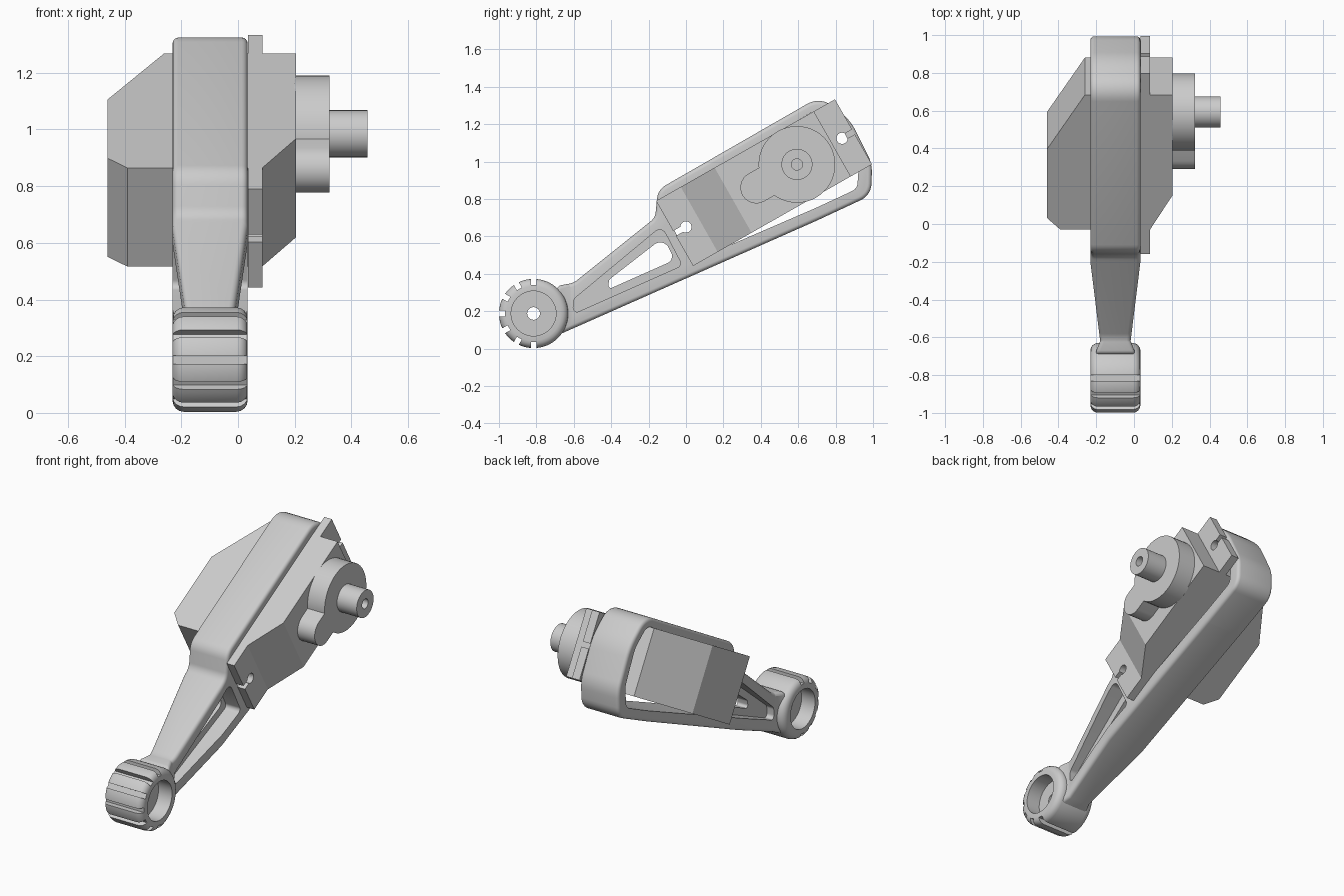
import bpy, bmesh, math
from mathutils import Vector

if "Cube" in bpy.data.objects:
    bpy.data.objects.remove(bpy.data.objects["Cube"])

grey = bpy.data.materials.new("plain grey")
grey.diffuse_color = (0.6, 0.6, 0.6, 1)
grey.use_nodes = True
grey.node_tree.nodes["Principled BSDF"].inputs["Base Color"].default_value = grey.diffuse_color
CX = -0.0985                      # middle plane of the frame
HW = 0.1325                       # frame half width
FY, FZ = -0.815, 0.188            # foot ring centre
U = Vector((0, 0.87, 0.494)).normalized()   # along the motor
V = Vector((0, U.z, -U.y))                  # across the motor
O = Vector((0, -0.16, 0.79))                # corner of the motor flange


def prism(name, pts, vec):
    """Extrude a closed 3D outline along a vector."""
    bm = bmesh.new()
    f = bm.faces.new([bm.verts.new(p) for p in pts])
    ext = bmesh.ops.extrude_face_region(bm, geom=[f])
    bmesh.ops.translate(bm, vec=vec, verts=[g for g in ext['geom'] if isinstance(g, bmesh.types.BMVert)])
    bmesh.ops.recalc_face_normals(bm, faces=bm.faces)
    me = bpy.data.meshes.new(name)
    bm.to_mesh(me)
    bm.free()
    ob = bpy.data.objects.new(name, me)
    bpy.context.collection.objects.link(ob)
    me.materials.append(grey)
    return ob


def side(name, pts, x0, x1):
    """Extrude a (y, z) outline along x."""
    return prism(name, [(x0, y, z) for y, z in pts], Vector((x1 - x0, 0, 0)))


def disc(name, y, z, r, x0, x1, n=48):
    return side(name, [(y + r * math.cos(i * math.tau / n), z + r * math.sin(i * math.tau / n))
                       for i in range(n)], x0, x1)


def fillet(pts, n=6):
    """Round the corners of an outline given as (y, z, radius)."""
    out = []
    for i, (y, z, r) in enumerate(pts):
        p = Vector((y, z))
        if r == 0:
            out.append(p)
            continue
        a = Vector(pts[i - 1][:2]) - p
        b = Vector(pts[(i + 1) % len(pts)][:2]) - p
        half = a.angle(b) / 2
        t = min(r / math.tan(half), 0.49 * a.length, 0.49 * b.length)
        a, b = p + a.normalized() * t, p + b.normalized() * t
        for k in range(n + 1):
            s = k / n
            w = 2 * s * (1 - s) * math.sin(half)      # rational arc
            q = (1 - s) ** 2 * a + w * p + s * s * b
            out.append(q / ((1 - s) ** 2 + w + s * s))
    return out


def apply(ob, mod):
    bpy.context.view_layer.objects.active = ob
    bpy.ops.object.modifier_apply(modifier=mod.name)


def bevel(ob, width, seg=4):
    m = ob.modifiers.new("bevel", 'BEVEL')
    m.width, m.segments, m.limit_method, m.angle_limit = width, seg, 'ANGLE', math.radians(45)
    apply(ob, m)


def boolean(ob, cutter, op='DIFFERENCE'):
    m = ob.modifiers.new("cut", 'BOOLEAN')
    m.operation, m.object, m.solver = op, cutter, 'EXACT'
    apply(ob, m)
    bpy.data.objects.remove(cutter)


def smooth(ob, deg=32):
    bpy.ops.object.select_all(action='DESELECT')
    ob.select_set(True)
    bpy.context.view_layer.objects.active = ob
    bpy.ops.object.shade_smooth_by_angle(angle=math.radians(deg))


# Leg frame: rounded outline, narrowing toward the foot
outline = fillet([(-0.69, 0.07, 0), (0.70, 0.685, 0.3), (0.99, 0.82, 0.1), (0.995, 0.99, 0.2),
                  (0.88, 1.22, 0.3), (0.72, 1.35, 0.12), (-0.15, 0.85, 0.09),
                  (-0.165, 0.70, 0.07), (-0.60, 0.352, 0.1), (-0.69, 0.335, 0)])
frame = side("leg_frame", outline, -HW, HW)
bm = bmesh.new()
bm.from_mesh(frame.data)
for y in (-0.2, -0.62):
    bmesh.ops.bisect_plane(bm, geom=bm.verts[:] + bm.edges[:] + bm.faces[:],
                           plane_co=(0, y, 0), plane_no=(0, 1, 0))
for v in bm.verts:
    t = min(1, max(0, (-0.2 - v.co.y) / 0.42))
    flare = max(0, -0.62 - v.co.y) * 0.4
    v.co.x *= (HW - 0.052 * t + flare) / HW
    v.co.x += CX
bm.to_mesh(frame.data)
bm.free()
bevel(frame, 0.025)

# Motor window through the frame
boolean(frame, side("cutter", fillet([
    (0.03, 0.465, 0.02), (0.70, 0.755, 0.2), (0.915, 0.855, 0.05), (0.925, 0.99, 0.1),
    (0.83, 1.19, 0.15), (0.71, 1.285, 0.06), (-0.09, 0.825, 0.04), (-0.10, 0.70, 0.03)]), -1, 1))
# Side pockets with a thin web, and the triangular opening
pocket = [(-0.605, 0.185, 0.02), (-0.02, 0.445, 0.025), (-0.13, 0.655, 0.035), (-0.60, 0.265, 0.03)]
for x0, x1 in ((CX + 0.035, 0.5), (-0.5, CX - 0.035)):
    boolean(frame, side("cutter", fillet(pocket), x0, x1))
boolean(frame, side("cutter", fillet([(-0.42, 0.315, 0.03), (-0.06, 0.475, 0.04),
                                      (-0.12, 0.595, 0.05), (-0.41, 0.37, 0.02)]), -1, 1))
smooth(frame)

# Foot ring with grip notches on its front half
foot = disc("foot_ring", FY, FZ, 0.185, CX - HW, CX + HW, 64)
bevel(foot, 0.04)
for x0, x1 in ((CX + 0.04, 0.5), (-0.5, CX - 0.04)):
    boolean(foot, disc("cutter", FY, FZ, 0.12, x0, x1))
boolean(foot, disc("cutter", FY, FZ, 0.034, -1, 1, 24))
for i in range(7):
    a = math.radians(90 + 30 * i)
    d, s = Vector((math.cos(a), math.sin(a))), Vector((-math.sin(a), math.cos(a)))
    c = Vector((FY, FZ))
    boolean(foot, side("cutter", [c + d * 0.152 - s * 0.015, c + d * 0.25 - s * 0.015,
                                  c + d * 0.25 + s * 0.015, c + d * 0.152 + s * 0.015], -0.6, 0.4))
smooth(foot)

# Motor body with sloped ends
body = [(0.205, 0.36), (0.205, 0.97), (-0.26, 0.97), (-0.46, 0.64),
        (-0.46, 0.22), (-0.39, 0.15), (0.085, 0.15)]
prism("motor_body", [O + U * u + Vector((x, 0, 0)) for x, u in body], V * 0.4)


def box_uv(name, u0, u1, v0, v1, x0, x1):
    return prism(name, [O + U * u + V * v + Vector((x0, 0, 0))
                        for u, v in ((u0, v0), (u1, v0), (u1, v1), (u0, v1))], Vector((x1 - x0, 0, 0)))


# Mounting flanges, each with a screw hole and open slot
for name, u0, u1, hole, s0, s1 in (("lower_flange", 0, 0.16, 0.07, -0.1, 0.07),
                                   ("upper_flange", 0.96, 1.1, 1.03, 1.03, 1.2)):
    flange = box_uv(name, u0, u1, 0, 0.4, 0.035, 0.086)
    h = O + U * hole + V * 0.2
    boolean(flange, disc("cutter", h.y, h.z, 0.03, -1, 1, 24))
    boolean(flange, box_uv("cutter", s0, s1, 0.185, 0.215, -1, 1))

# Gear cover: large round cap joined to a small one
GY, GZ = 0.593, 0.985
cover = disc("gear_cover", GY, GZ, 0.205, 0.2, 0.322)
c = Vector((0, GY, GZ))
e = c - U * 0.25
ang = math.atan2(U.z, U.y)
lobe = [(e.y + 0.085 * math.cos(ang + math.pi / 2 + k * math.pi / 16),
         e.z + 0.085 * math.sin(ang + math.pi / 2 + k * math.pi / 16)) for k in range(17)]
lobe += [(c.y + V.y * 0.085, c.z + V.z * 0.085), (c.y - V.y * 0.085, c.z - V.z * 0.085)]
boolean(cover, side("cutter", lobe, 0.2, 0.322), 'UNION')
smooth(cover)

# Output shaft with a screw hole
shaft = disc("output_shaft", GY, GZ, 0.083, 0.31, 0.457)
boolean(shaft, disc("cutter", GY, GZ, 0.03, 0.36, 0.6, 24))
smooth(shaft)
